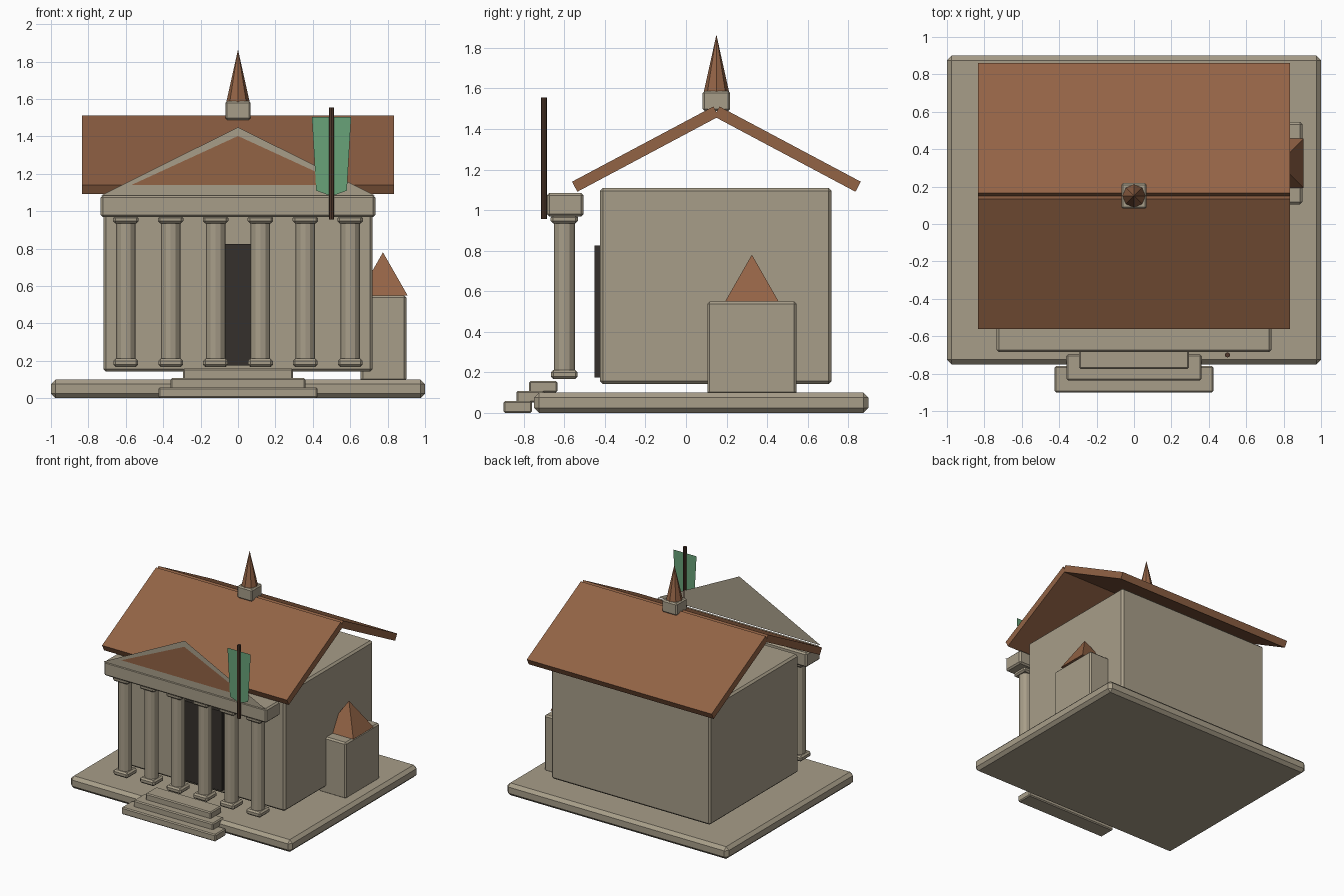
import bpy, bmesh
from math import radians, cos, sin, pi, atan2, hypot
from mathutils import Vector

if "Cube" in bpy.data.objects:
    bpy.data.objects.remove(bpy.data.objects["Cube"])


def material(name, rgb):
    m = bpy.data.materials.new(name)
    m.diffuse_color = (*rgb, 1)
    m.use_nodes = True
    m.node_tree.nodes["Principled BSDF"].inputs["Base Color"].default_value = m.diffuse_color
    return m


STONE = material("stone", (0.39, 0.34, 0.25))
TILE = material("roof_tile", (0.29, 0.125, 0.06))
DARK = material("dark_door", (0.035, 0.03, 0.025))
WOOD = material("wood", (0.08, 0.04, 0.025))
GREEN = material("banner_cloth", (0.14, 0.36, 0.19))


def finish(name, bm, mat):
    me = bpy.data.meshes.new(name)
    bm.to_mesh(me)
    bm.free()
    ob = bpy.data.objects.new(name, me)
    bpy.context.collection.objects.link(ob)
    me.materials.append(mat)
    return ob


def box(name, x, y, z, mat=STONE, bevel=0.0):
    """Box from (min, max) ranges with an optional chamfer."""
    bm = bmesh.new()
    bmesh.ops.create_cube(bm, size=1)
    for v in bm.verts:
        v.co = Vector([(a + b) / 2 + c * (b - a) for (a, b), c in zip((x, y, z), v.co)])
    ob = finish(name, bm, mat)
    if bevel:
        mod = ob.modifiers.new("chamfer", 'BEVEL')
        mod.width, mod.segments = bevel, 1
    return ob


def cone(name, x, y, z0, z1, r0, r1, sides, mat, turn=0.0):
    bm = bmesh.new()
    bmesh.ops.create_cone(bm, cap_ends=True, segments=sides, radius1=r0, radius2=r1, depth=z1 - z0)
    ob = finish(name, bm, mat)
    ob.location = (x, y, (z0 + z1) / 2)
    ob.rotation_euler.z = turn
    return ob


def sheet(name, pts, y, mat):
    """Flat polygon in the xz plane, facing the front."""
    bm = bmesh.new()
    bm.faces.new([bm.verts.new((px, y, pz)) for px, pz in pts])
    return finish(name, bm, mat)


# ground slab and steps
box("base_slab", (-1, 1), (-0.75, 0.9), (0, 0.1), bevel=0.025)
for i in range(3):
    w, y, z = 0.425 - 0.065 * i, -0.9 + 0.063 * i, 0.05 * i
    box(f"step_{i + 1}", (-w, w), (y, y + 0.14), (z, z + 0.058), bevel=0.008)

# main hall and door
box("hall", (-0.72, 0.72), (-0.425, 0.718), (0.142, 1.11), bevel=0.015)
box("door", (-0.17, 0.17), (-0.45, -0.42), (0.175, 0.825), DARK)

# colonnade
for i in range(6):
    x, y = -0.6 + 0.24 * i, -0.6
    sq = lambda r: ((x - r, x + r), (y - r, y + r))
    box(f"column_base_{i + 1}", *sq(0.066), (0.167, 0.212), bevel=0.012)
    cone(f"column_shaft_{i + 1}", x, y, 0.2, 0.95, 0.052, 0.052, 12, STONE)
    box(f"column_capital_{i + 1}", *sq(0.068), (0.935, 0.975), bevel=0.012)

# entablature and pediment
box("entablature", (-0.735, 0.735), (-0.685, -0.505), (0.968, 1.085), bevel=0.012)
sheet("pediment", [(-0.735, 1.083), (0.735, 1.083), (0, 1.449)], -0.688, STONE)
sheet("tympanum", [(-0.57, 1.14), (0.57, 1.14), (0, 1.402)], -0.693, TILE)

# two pitched roof slabs, mirrored about the ridge at y = 0.15
eave, ridge, thick = (-0.712, 1.14), (-0.015, 1.511), 0.056
pitch = atan2(ridge[1] - eave[1], ridge[0] - eave[0])
length = hypot(ridge[0] - eave[0], ridge[1] - eave[1])
for side, name in ((1, "front_roof"), (-1, "back_roof")):
    cy = (eave[0] + ridge[0]) / 2 + sin(pitch) * thick / 2
    cz = (eave[1] + ridge[1]) / 2 - cos(pitch) * thick / 2
    ob = box(name, (-0.835, 0.835), (-length / 2, length / 2), (-thick / 2, thick / 2), TILE)
    ob.location = (0, 0.15 + side * cy, cz)
    ob.rotation_euler.x = side * pitch

# ridge turret
box("turret_block", (-0.068, 0.068), (0.082, 0.218), (1.488, 1.588), bevel=0.01)
cone("turret_spire", 0, 0.15, 1.585, 1.865, 0.062, 0, 8, TILE)

# side annex with pyramid roof
box("annex", (0.655, 0.9), (0.105, 0.545), (0.09, 0.55), bevel=0.012)
cone("annex_roof", 0.775, 0.325, 0.55, 0.78, 0.186, 0, 4, TILE, pi / 4)

# banner on its pole
cone("banner_pole", 0.5, -0.7, 0.955, 1.555, 0.014, 0.014, 8, WOOD)
sheet("banner", [(0.395, 1.503), (0.418, 1.11), (0.5, 1.08), (0.582, 1.11), (0.605, 1.503)], -0.7, GREEN)
